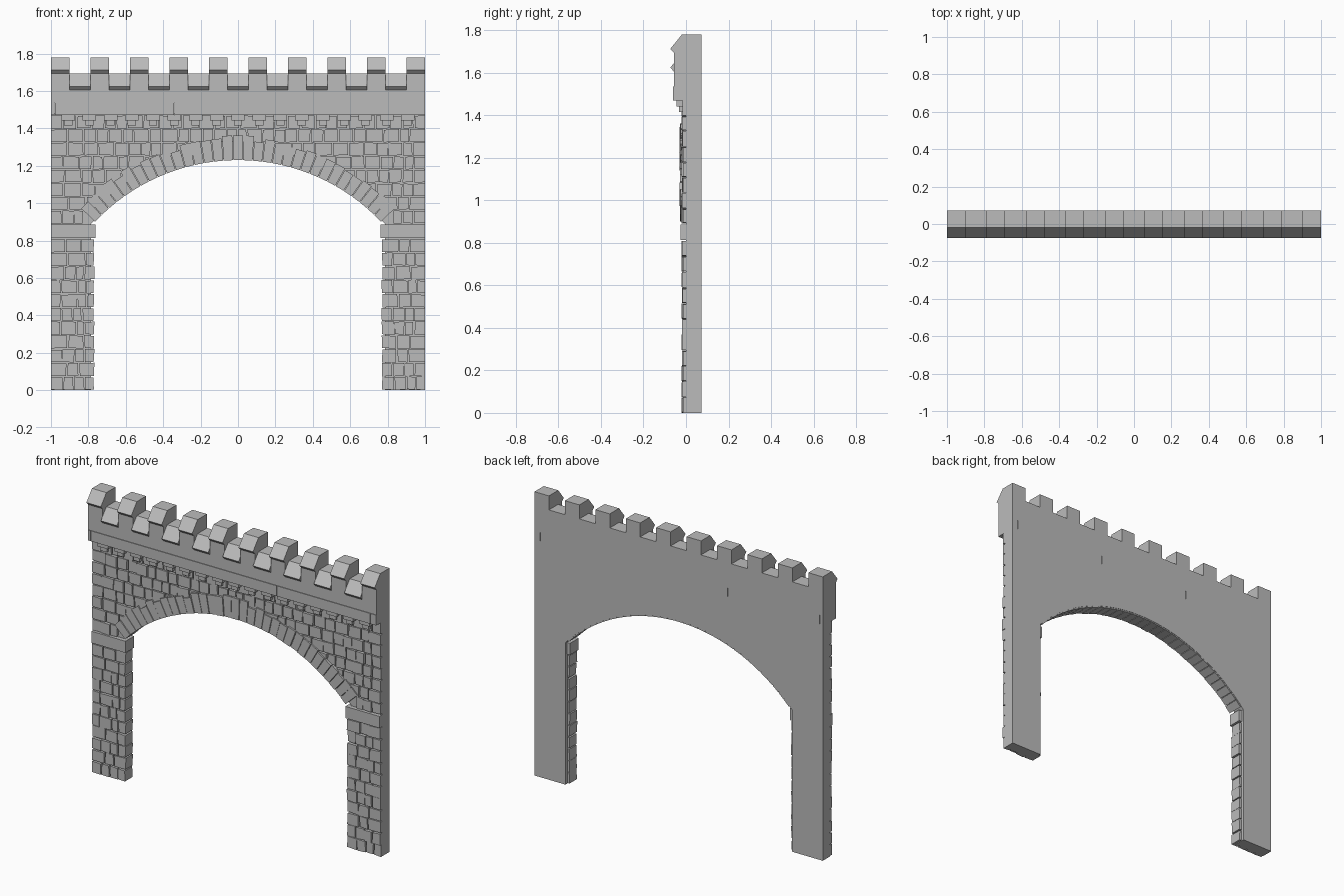
import bpy, bmesh, math, random
from mathutils import Vector

if "Cube" in bpy.data.objects:
    bpy.data.objects.remove(bpy.data.objects["Cube"])

random.seed(7)
R, CZ = 1.052, 0.178            # arch radius and centre height
BACK = 0.073                    # rear plane of the wall
JAMB = 0.767                    # inner face of the piers

stone = bpy.data.materials.new("grey_stone")
stone.diffuse_color = (0.5, 0.5, 0.5, 1)
stone.use_nodes = True
stone.node_tree.nodes["Principled BSDF"].inputs["Base Color"].default_value = stone.diffuse_color


def prism(bm, pts, vec):
    """Closed prism from a planar outline swept along vec."""
    a = [bm.verts.new(p) for p in pts]
    b = [bm.verts.new(Vector(p) + Vector(vec)) for p in pts]
    bm.faces.new(a)
    bm.faces.new(b[::-1])
    n = len(a)
    for i in range(n):
        j = (i + 1) % n
        bm.faces.new((a[j], a[i], b[i], b[j]))


def front_prism(bm, xz, y0, y1):
    prism(bm, [(x, y0, z) for x, z in xz], (0, y1 - y0, 0))


def block(bm, x0, x1, y0, y1, z0, z1, jit=0.0):
    j = lambda: random.uniform(-jit, jit)
    clamp = lambda x: max(-1, min(1, x))
    xz = [(x0, z0), (x1, z0), (x1, z1), (x0, z1)]
    front_prism(bm, [(clamp(x + (j() if abs(x) < 1 else 0)), max(0, z + j()))
                     for x, z in xz], y0, y1)


def finish(bm, name):
    bmesh.ops.recalc_face_normals(bm, faces=bm.faces)
    me = bpy.data.meshes.new(name)
    bm.to_mesh(me)
    bm.free()
    me.materials.append(stone)
    ob = bpy.data.objects.new(name, me)
    bpy.context.collection.objects.link(ob)
    return ob


def course(bm, x0, x1, z0, z1, jamb_end=None):
    """One row of irregular stones; the stone at the opening wraps into it."""
    cuts = [x0]
    while x1 - cuts[-1] > 0.13:
        cuts.append(cuts[-1] + random.uniform(0.05, 0.095))
    if x1 - cuts[-1] > 0.09:
        cuts.append((cuts[-1] + x1) / 2 + random.uniform(-0.008, 0.008))
    cuts.append(x1)
    g = 0.003
    for i, (a, b) in enumerate(zip(cuts, cuts[1:])):
        deep = (jamb_end == 0 and i == 0) or (jamb_end == 1 and i == len(cuts) - 2)
        block(bm, a if a == -1 else a + g, b if b == 1 else b - g,
              random.uniform(-0.021, -0.013), 0.055 if deep else 0.005,
              z0 + g, z1 - g, 0.003)


# Backing wall with arched opening
bm = bmesh.new()
rs = R + 0.008
spring = math.acos((0.89 - CZ) / rs)
arc = [(rs * math.sin(t), CZ + rs * math.cos(t))
       for t in (spring * (1 - 2 * i / 48) for i in range(49))]
xe = arc[0][0]
front_prism(bm, [(1, 0), (1, 1.48), (-1, 1.48), (-1, 0), (-xe, 0)]
            + arc[::-1] + [(xe, 0)], 0, BACK)
finish(bm, "backing_wall")

# Pier stonework
bm = bmesh.new()
h = 0.81 / 11
for k in range(11):
    course(bm, -1, -JAMB, k * h, (k + 1) * h, 1)
    course(bm, JAMB, 1, k * h, (k + 1) * h, 0)
finish(bm, "pier_stones")

# Impost blocks under the arch
bm = bmesh.new()
for s in (-1, 1):
    a, b = sorted((s, s * (JAMB - 0.004)))
    block(bm, a, b, -0.026, 0.06, 0.814, 0.887)
finish(bm, "impost_blocks")

# Spandrel stonework, trimmed where it meets the arch
bm = bmesh.new()
h = 0.58 / 8
for k in range(8):
    z0 = 0.89 + k * h
    d = (R + 0.04) ** 2 - (z0 - CZ) ** 2
    if d > 0:
        xl = math.sqrt(d)
        course(bm, -1, -xl, z0, z0 + h)
        course(bm, xl, 1, z0, z0 + h)
    else:
        course(bm, -1, 1, z0, z0 + h)
finish(bm, "spandrel_stones")

# Arch voussoirs
bm = bmesh.new()
N = 33
half = math.asin((JAMB - 0.002) / R)
for i in range(N):
    t0 = -half + 2 * half * i / N + 0.0015
    t1 = -half + 2 * half * (i + 1) / N - 0.0015
    key = abs(i - N // 2) <= 1
    ro = R + (0.132 if key else random.uniform(0.095, 0.122))
    front_prism(bm, [(r * math.sin(t), CZ + r * math.cos(t))
                     for r, t in ((R, t0), (R, t1), (ro, t1), (ro, t0))],
                random.uniform(-0.03, -0.024), BACK - 0.002)
finish(bm, "arch_voussoirs")

# Stepped corbels under the string course
bm = bmesh.new()
for i in range(17):
    x = -0.908 + i * 0.1135
    block(bm, x - 0.036, x + 0.036, -0.045, 0.005, 1.442, 1.472)
    block(bm, x - 0.022, x + 0.022, -0.034, 0.005, 1.415, 1.443)
finish(bm, "corbels")

# String course in long blocks
bm = bmesh.new()
joints = [-1, -0.98, -0.34, 0.31, 0.96, 1]
for a, b in zip(joints, joints[1:]):
    block(bm, a + (0.001 if a > -1 else 0), b - (0.001 if b < 1 else 0),
          -0.06, BACK, 1.47, 1.535)
finish(bm, "string_course")


# Battlements: tall merlons and low crenels share one coping profile
def coping(bm, x0, x1, top):
    yz = [(BACK, 1.535), (-0.056, 1.535), (-0.056, top - 0.087),
          (-0.074, top - 0.068), (-0.019, top), (BACK, top)]
    prism(bm, [(x0, y, z) for y, z in yz], (x1 - x0, 0, 0))


merlons, crenels = bmesh.new(), bmesh.new()
pitch = 1.9 / 9
for i in range(10):
    x = -1 + i * pitch
    coping(merlons, x, x + 0.1, 1.78)
    if i < 9:
        coping(crenels, x + 0.1, x + pitch, 1.692)
finish(merlons, "merlons")
finish(crenels, "crenels")
